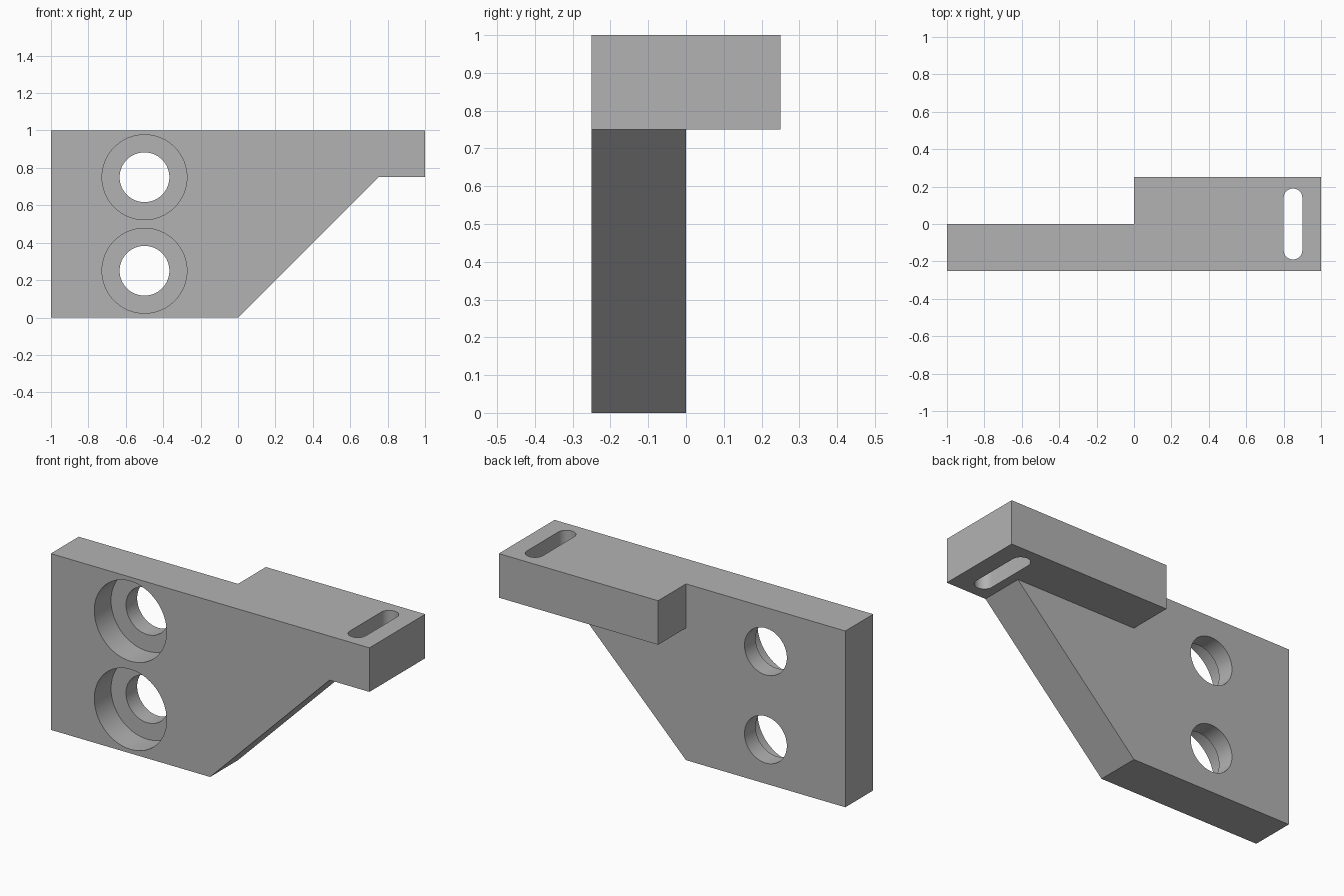
import bpy, bmesh, math
from mathutils import Vector

cube = bpy.data.objects.get("Cube")
if cube:
    bpy.data.objects.remove(cube, do_unlink=True)

grey = bpy.data.materials.new("plain grey")
grey.use_nodes = True
colour = (0.45, 0.45, 0.45, 1)
grey.diffuse_color = colour
grey.node_tree.nodes["Principled BSDF"].inputs["Base Color"].default_value = colour


def prism(name, points, sweep):
    """Extrude a closed flat outline along the sweep vector."""
    bm = bmesh.new()
    face = bm.faces.new([bm.verts.new(p) for p in points])
    top = bmesh.ops.extrude_face_region(bm, geom=[face])["geom"]
    bmesh.ops.translate(bm, vec=Vector(sweep),
                        verts=[v for v in top if isinstance(v, bmesh.types.BMVert)])
    bmesh.ops.recalc_face_normals(bm, faces=bm.faces)
    mesh = bpy.data.meshes.new(name)
    bm.to_mesh(mesh)
    bm.free()
    mesh.materials.append(grey)
    obj = bpy.data.objects.new(name, mesh)
    bpy.context.collection.objects.link(obj)
    return obj


def arc(radius, start, end, steps):
    return [(radius * math.cos(a), radius * math.sin(a))
            for a in (start + (end - start) * i / steps for i in range(steps + 1))]


def combine(target, tool, operation):
    """Apply a boolean and discard the tool body."""
    mod = target.modifiers.new(operation, 'BOOLEAN')
    mod.operation, mod.solver, mod.object = operation, 'EXACT', tool
    bpy.context.view_layer.objects.active = target
    bpy.ops.object.modifier_apply(modifier=mod.name)
    bpy.data.objects.remove(tool, do_unlink=True)


# Upright plate with the sloping lower edge
outline = [(-1, 0), (0, 0), (0.75, 0.75), (1, 0.75), (1, 1), (-1, 1)]
bracket = prism("bracket", [(x, -0.25, z) for x, z in outline], (0, 0.25, 0))

# Thick arm along the top
arm = [(0, -0.25), (1, -0.25), (1, 0.25), (0, 0.25)]
combine(bracket, prism("arm", [(x, y, 0.75) for x, y in arm], (0, 0, 0.25)), 'UNION')

# Two counterbored bolt holes, open to the front
for z in (0.25, 0.75):
    for radius, depth in ((0.227, 0.25), (0.133, 0.6)):
        ring = arc(radius, 0, math.tau, 64)[:-1]
        cutter = prism("hole_cutter", [(x - 0.5, -0.35, h + z) for x, h in ring], (0, depth, 0))
        combine(bracket, cutter, 'DIFFERENCE')

# Rounded slot through the arm
slot = [(x, y + 0.14) for x, y in arc(0.05, 0, math.pi, 20)]
slot += [(x, y - 0.14) for x, y in arc(0.05, math.pi, math.tau, 20)]
cutter = prism("slot_cutter", [(x + 0.85, y, 0.6) for x, y in slot], (0, 0, 0.6))
combine(bracket, cutter, 'DIFFERENCE')

# Merge flat regions and smooth the bores
bm = bmesh.new()
bm.from_mesh(bracket.data)
bmesh.ops.remove_doubles(bm, verts=bm.verts, dist=0.0001)
bmesh.ops.dissolve_limit(bm, angle_limit=math.radians(0.5), verts=bm.verts, edges=bm.edges)
bm.to_mesh(bracket.data)
bm.free()
bpy.ops.object.select_all(action='DESELECT')
bracket.select_set(True)
bpy.context.view_layer.objects.active = bracket
bpy.ops.object.shade_smooth_by_angle(angle=math.radians(30))
